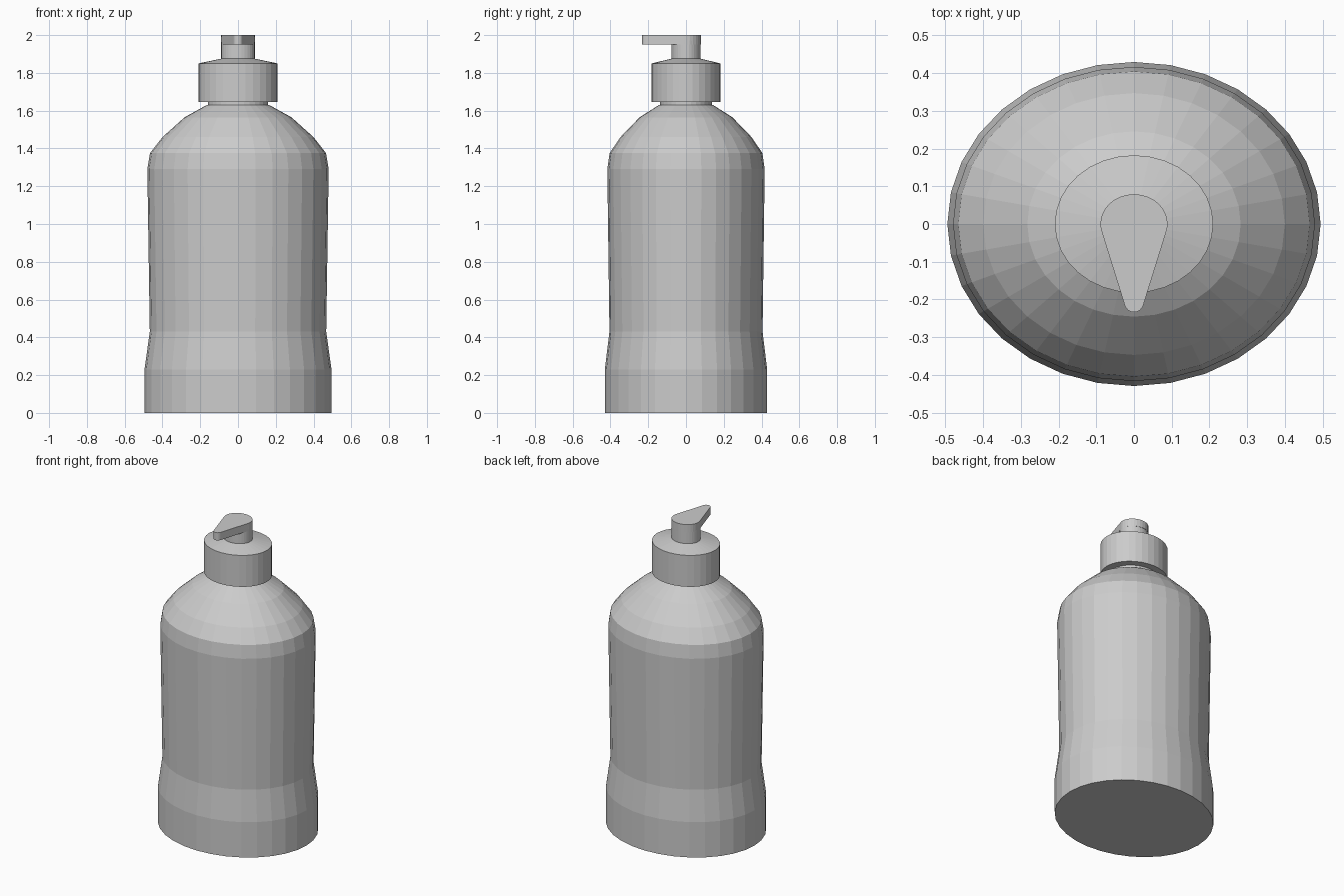
import bpy, bmesh
from math import sin, cos, pi

if "Cube" in bpy.data.objects:
    bpy.data.objects.remove(bpy.data.objects["Cube"])

SEG = 32
FLAT = 0.868  # depth / width of the oval section


def make_object(name, bm):
    bmesh.ops.recalc_face_normals(bm, faces=bm.faces)
    mesh = bpy.data.meshes.new(name)
    bm.to_mesh(mesh)
    bm.free()
    obj = bpy.data.objects.new(name, mesh)
    bpy.context.collection.objects.link(obj)
    return obj


def loft(name, rings):
    """Bridge closed loops of points, capping both ends."""
    bm = bmesh.new()
    loops = [[bm.verts.new(p) for p in ring] for ring in rings]
    for a, b in zip(loops, loops[1:]):
        for i in range(len(a)):
            j = (i + 1) % len(a)
            bm.faces.new((a[i], a[j], b[j], b[i]))
    bm.faces.new(loops[0])
    bm.faces.new(loops[-1])
    return make_object(name, bm)


def oval(r, z):
    return [(r * cos(2 * pi * i / SEG), FLAT * r * sin(2 * pi * i / SEG), z)
            for i in range(SEG)]


def lathe(name, profile):
    return loft(name, [oval(r, z) for r, z in profile])


# Bottle with flared foot and rounded shoulder
lathe("bottle_body", [(0.495, 0), (0.495, 0.23), (0.467, 0.43), (0.48, 1.29),
                      (0.466, 1.375), (0.40, 1.46), (0.283, 1.565), (0.165, 1.63)])

# Neck showing in the gap under the collar
lathe("neck", [(0.16, 1.61), (0.16, 1.66)])

# Collar with a shallow sloping top
lathe("pump_collar", [(0.21, 1.645), (0.21, 1.85), (0.09, 1.875)])

# Pump stem
lathe("pump_stem", [(0.089, 1.86), (0.089, 1.95)])

# Teardrop nozzle: round back half, tapering to a small rounded tip at the front
back = [(0.089 * cos(a), 0.079 * sin(a))
        for a in (-0.36 + i * (pi + 0.72) / 18 for i in range(19))]
tip = [(0.026 * cos(a), -0.207 + 0.027 * sin(a))
       for a in (pi + 0.3 + i * (pi - 0.6) / 8 for i in range(9))]
outline = back + tip
loft("nozzle", [[(x, y, z) for x, y in outline] for z in (1.95, 2.0)])

# Rear of the stem continues flush to the top
lathe("stem_top", [(0.089, 1.94), (0.0888, 1.999)])
